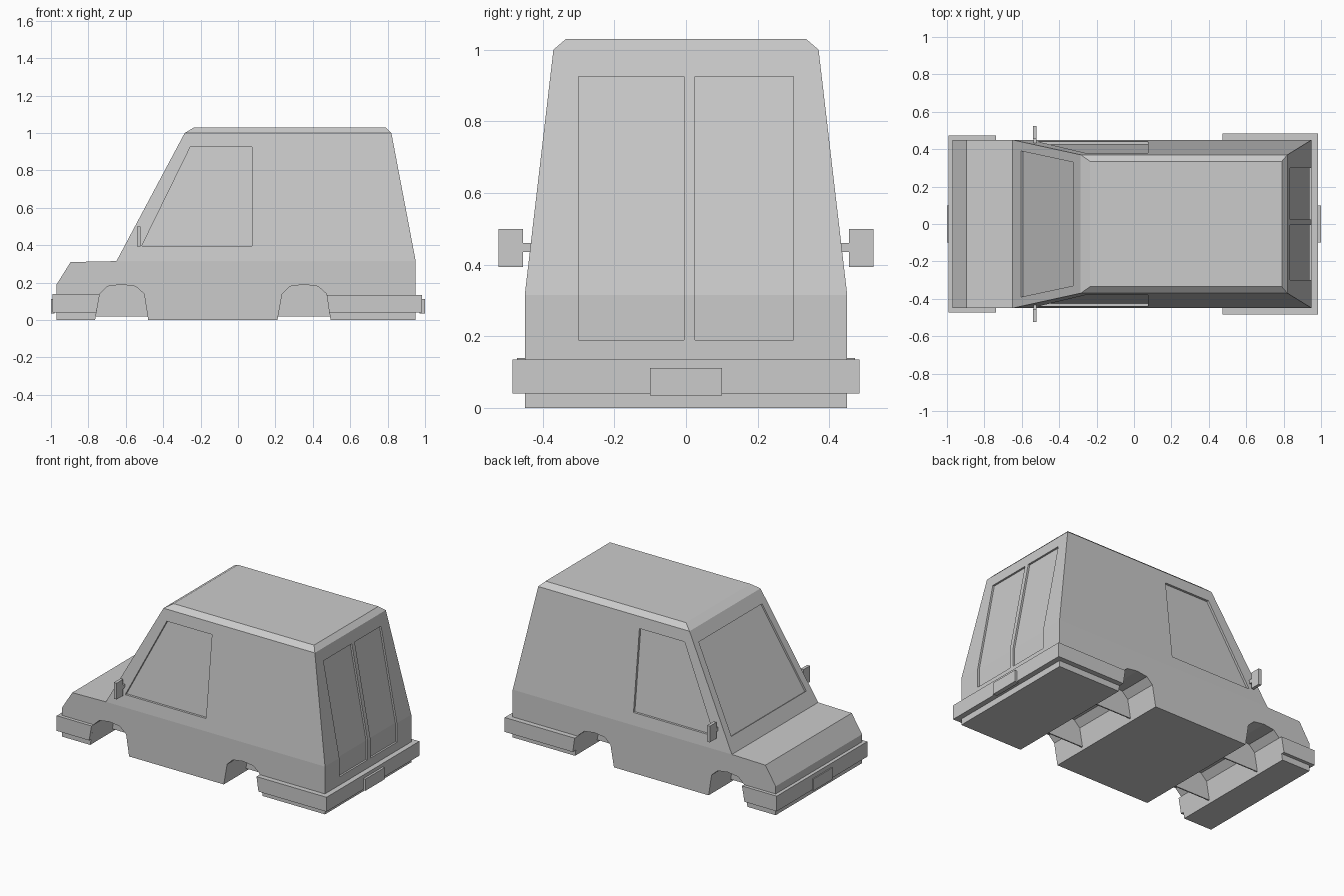
import bpy, bmesh
from mathutils import Vector

if "Cube" in bpy.data.objects:
    bpy.data.objects.remove(bpy.data.objects["Cube"])


def make_object(name, bm):
    bmesh.ops.recalc_face_normals(bm, faces=bm.faces[:])
    mesh = bpy.data.meshes.new(name)
    bm.to_mesh(mesh)
    bm.free()
    obj = bpy.data.objects.new(name, mesh)
    bpy.context.collection.objects.link(obj)
    return obj


def prism_bm(profile, y0, y1):
    """Extrude an (x, z) outline from y0 to y1."""
    bm = bmesh.new()
    face = bm.faces.new([bm.verts.new((x, y0, z)) for x, z in profile])
    ext = bmesh.ops.extrude_face_region(bm, geom=[face])
    verts = [g for g in ext["geom"] if isinstance(g, bmesh.types.BMVert)]
    bmesh.ops.translate(bm, verts=verts, vec=(0, y1 - y0, 0))
    return bm


def prism(name, profile, y0, y1):
    return make_object(name, prism_bm(profile, y0, y1))


def box(name, x, y, z):
    return prism(name, [(x[0], z[0]), (x[1], z[0]), (x[1], z[1]), (x[0], z[1])], *y)


def quad_cutter(name, inner, push):
    """Solid between a recessed quad and the same quad pushed outward."""
    bm = bmesh.new()
    face = bm.faces.new([bm.verts.new(p) for p in inner])
    ext = bmesh.ops.extrude_face_region(bm, geom=[face])
    verts = [g for g in ext["geom"] if isinstance(g, bmesh.types.BMVert)]
    bmesh.ops.translate(bm, verts=verts, vec=push)
    return make_object(name, bm)


SILL, EAVE, ROOF = 0.315, 1.0, 1.03


def half_width(z):
    if z <= SILL:
        return 0.45
    if z <= EAVE:
        return 0.45 - 0.08 * (z - SILL) / (EAVE - SILL)
    return 0.37 - 0.035 * (z - EAVE) / (ROOF - EAVE)


# Wheel arch outline, relative to the axle
ARCH = [(-0.142, 0), (-0.117, 0.14), (-0.075, 0.18), (0, 0.19),
        (0.075, 0.18), (0.12, 0.14), (0.142, 0)]
AXLES = {"front": -0.622, "rear": 0.353}

# Body: side profile with arches, narrowed towards the roof
profile = [(-0.97, 0)]
for ax in AXLES.values():
    profile += [(ax + x, z) for x, z in ARCH]
profile += [(0.95, 0), (0.95, SILL), (0.82, EAVE), (0.79, ROOF), (-0.235, ROOF),
            (-0.285, EAVE), (-0.65, SILL), (-0.895, 0.31), (-0.97, 0.19)]
bm = prism_bm(profile, -0.45, 0.45)
for z in (SILL, EAVE):
    bmesh.ops.bisect_plane(bm, geom=bm.verts[:] + bm.edges[:] + bm.faces[:],
                           plane_co=(0, 0, z), plane_no=(0, 0, 1), dist=1e-5)
for v in bm.verts:
    v.co.y = half_width(v.co.z) * (1 if v.co.y > 0 else -1)
body = make_object("van_body", bm)

# Recessed windows and doors
cutters = []
d = 0.015
for s in (-1, 1):
    outline = [(-0.515, 0.395), (-0.255, 0.925), (0.075, 0.925), (0.075, 0.395)]
    cutters.append(quad_cutter("side_window_cutter",
                               [(x, s * (half_width(z) - d), z) for x, z in outline],
                               (0, s * 0.2, 0)))


def windscreen_x(z):
    return -0.65 + 0.365 * (z - SILL) / (EAVE - SILL)


shield = [(-0.39, 0.4), (0.39, 0.4), (0.33, 0.925), (-0.33, 0.925)]
normal = Vector((-0.685, 0, 0.365)).normalized()
cutters.append(quad_cutter("windscreen_cutter",
                           [Vector((windscreen_x(z), y, z)) - normal * 0.012 for y, z in shield],
                           normal * 0.1))
door = [(0.822, 0.925), (0.938, SILL), (0.938, 0.19), (1.05, 0.19), (1.05, 0.925)]
for y0, y1 in ((-0.3, -0.005), (0.025, 0.3)):
    cutters.append(prism("rear_door_cutter", door, y0, y1))
for c in cutters:
    c.hide_render = True
    mod = body.modifiers.new("recess", "BOOLEAN")
    mod.operation = "DIFFERENCE"
    mod.solver = "EXACT"
    mod.object = c
depsgraph = bpy.context.evaluated_depsgraph_get()
cut_mesh = bpy.data.meshes.new_from_object(body.evaluated_get(depsgraph))
body.modifiers.clear()
body.data = cut_mesh
for c in cutters:
    bpy.data.objects.remove(c)

# Inner wheel well walls
for name, ax in AXLES.items():
    wall = [(ax + x * (0.98 if z == 0 else 1), max(z, 0.02)) for x, z in ARCH]
    for side, s in (("right", -1), ("left", 1)):
        prism(f"{name}_{side}_well_wall", wall, s * 0.22 - 0.004, s * 0.22 + 0.004)

# Bumpers and number plates
prism("front_bumper", [(-0.993, 0.04), (-0.993, 0.14), (-0.739, 0.14), (-0.757, 0.04)], -0.472, 0.472)
prism("rear_bumper", [(0.985, 0.04), (0.985, 0.135), (0.474, 0.135), (0.488, 0.04)], -0.484, 0.484)
box("front_plate", (-1.0, -0.98), (-0.1, 0.1), (0.035, 0.112))
box("rear_plate", (0.97, 1.0), (-0.1, 0.1), (0.035, 0.112))

# Wing mirrors
for side, s in (("right", -1), ("left", 1)):
    box(f"{side}_mirror", (-0.54, -0.52), sorted((s * 0.455, s * 0.523)), (0.393, 0.5))
    box(f"{side}_mirror_arm", (-0.538, -0.522), sorted((s * 0.42, s * 0.457)), (0.435, 0.46))
